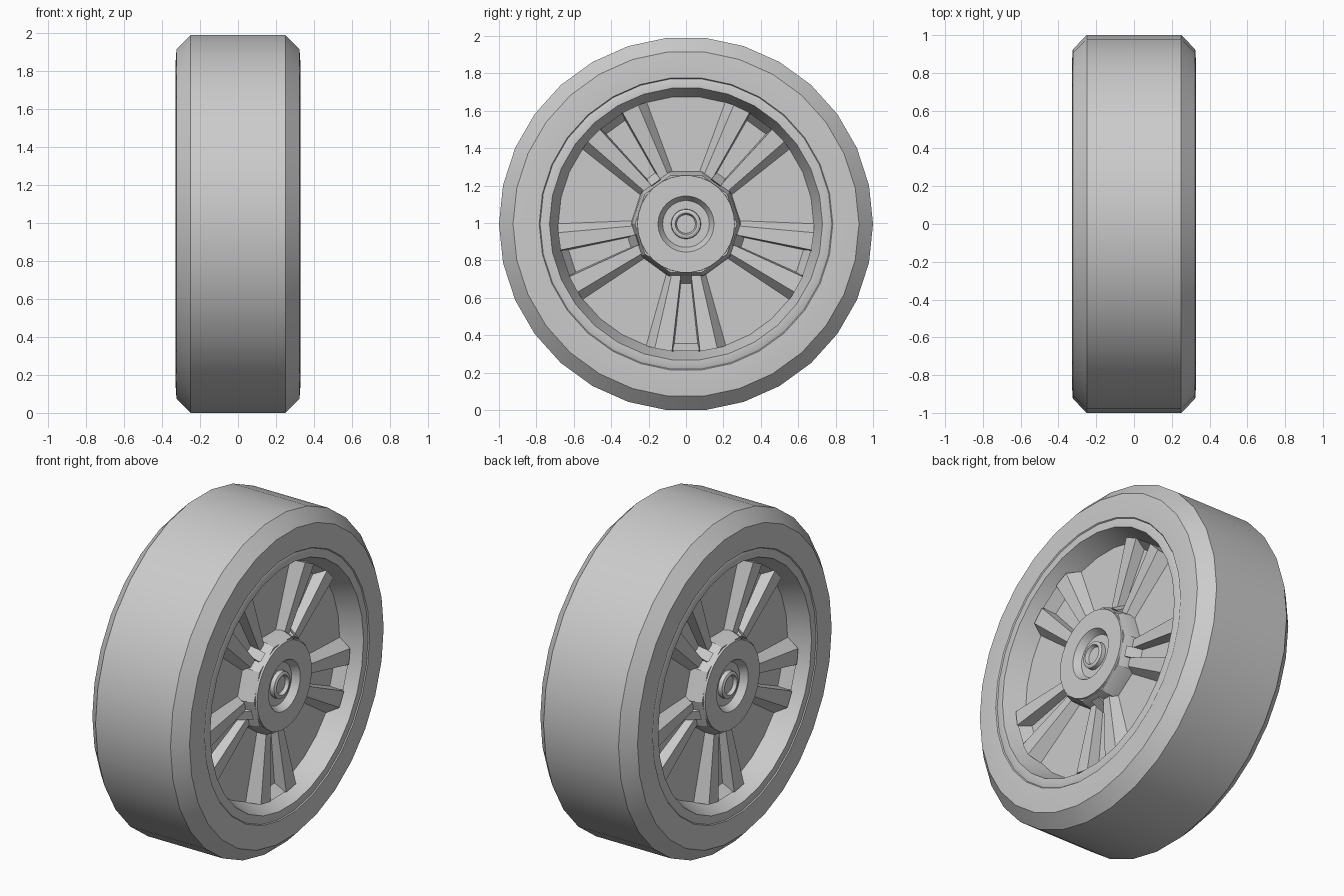
import bpy, bmesh, math
from math import cos, sin, pi

cube = bpy.data.objects.get("Cube")
if cube:
    bpy.data.objects.remove(cube)

SIDES = 30
CENTRE_Z = cos(pi / SIDES)      # a flat of the tread rests on the ground
DISC_X = 0.2                    # position of the web behind the spokes

grey = bpy.data.materials.new("plain_grey")
grey.use_nodes = True
grey.diffuse_color = (0.6, 0.6, 0.6, 1)
grey.node_tree.nodes["Principled BSDF"].inputs["Base Color"].default_value = (0.6, 0.6, 0.6, 1)


def finish(bm, name):
    """Turn a half-wheel bmesh into an object mirrored across the wheel plane."""
    mesh = bpy.data.meshes.new(name)
    bm.to_mesh(mesh)
    bm.free()
    mesh.materials.append(grey)
    obj = bpy.data.objects.new(name, mesh)
    obj.location.z = CENTRE_Z
    bpy.context.collection.objects.link(obj)
    bpy.ops.object.select_all(action='DESELECT')
    obj.select_set(True)
    bpy.context.view_layer.objects.active = obj
    bpy.ops.object.shade_smooth_by_angle(angle=math.radians(25))
    obj.modifiers.new("both_sides", 'MIRROR').use_axis[0] = True


def lathe(name, profile, sides=SIDES):
    """Spin (x, radius) points about the axle; a zero radius closes the end."""
    bm = bmesh.new()
    rings = []
    for x, r in profile:
        if r == 0:
            rings.append([bm.verts.new((x, 0, 0))] * sides)
            continue
        angles = [2 * pi * j / sides for j in range(sides)]
        rings.append([bm.verts.new((x, r * cos(a), r * sin(a))) for a in angles])
    for a, b in zip(rings, rings[1:]):
        for j in range(sides):
            k = (j + 1) % sides
            quad = [a[j], a[k], b[k], b[j]]
            bm.faces.new(list(dict.fromkeys(quad)))
    finish(bm, name)


def hull_block(bm, corners):
    """Add a convex block around its corner points."""
    verts = [bm.verts.new(c) for c in corners]
    bmesh.ops.convex_hull(bm, input=verts)


# Tyre: tread, chamfered shoulder and sidewall
lathe("tyre", [(0, 1), (0.25, 1), (0.324, 0.925), (0.329, 0.85),
               (0.328, 0.785), (0.322, 0.78)])

# Rim: lip, tapered barrel and the flat web
lathe("rim", [(0.322, 0.78), (0.326, 0.77), (0.326, 0.73),
              (DISC_X, 0.683), (DISC_X, 0)])

# Hub: ten-sided tapered base with a round cap and recessed axle end
lathe("hub_base", [(DISC_X, 0.295), (0.25, 0.29), (0.298, 0.272), (0.298, 0.2)],
      sides=10)
lathe("hub_cap", [(0.25, 0.265), (0.31, 0.26), (0.31, 0.15), (0.27, 0.125),
                  (0.27, 0.08), (0.295, 0.078), (0.3, 0.068),
                  (0.3, 0.058), (0.28, 0.05), (0.28, 0)])

# Spokes: five mirrored pairs rising to the rim, each with a sloped outer flank
spokes = bmesh.new()
feet = bmesh.new()
for pair in range(5):
    a = -pi / 2 + pair * 2 * pi / 5

    def place(x, s, t):
        return (x, s * cos(a) - t * sin(a), s * sin(a) + t * cos(a))

    for side in (-1, 1):
        sections = [
            (0.25, 0.24, 0.025, 0.07, 0.02, 0.095),
            (0.685, 0.27, 0.075, 0.167, 0.067, 0.213),
        ]
        corners = []
        for s, front, f_in, f_out, b_in, b_out in sections:
            for x, t in ((front, f_in), (front, f_out),
                         (DISC_X, b_in), (DISC_X, b_out)):
                reach = math.sqrt(s * s - t * t)
                corners.append(place(x, reach, side * t))
        hull_block(spokes, corners)
    # Sloped feet joining the pair at the rim and at the hub
    hull_block(feet, [place(x, s, t) for t in (-0.07, 0.07)
                      for x, s in ((DISC_X, 0.64), (DISC_X, 0.68), (0.265, 0.68))])
    hull_block(feet, [place(x, s, t) for t in (-0.03, 0.03)
                      for x, s in ((DISC_X, 0.25), (DISC_X, 0.318), (0.28, 0.275))])
finish(spokes, "spokes")
finish(feet, "spoke_feet")
